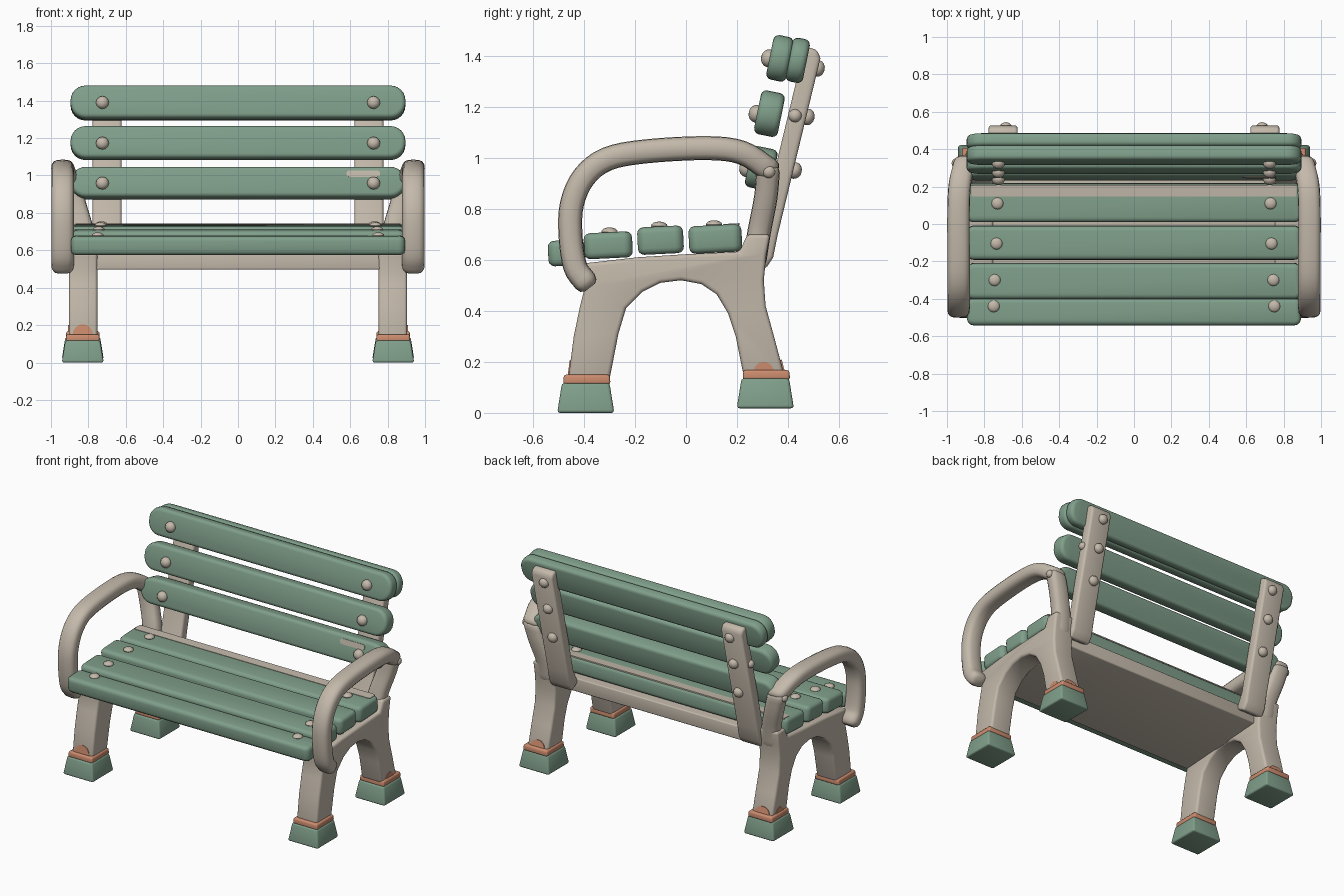
import bpy, bmesh, math
from mathutils import Matrix, Vector

if "Cube" in bpy.data.objects:
    bpy.data.objects.remove(bpy.data.objects["Cube"])


def material(name, rgb):
    m = bpy.data.materials.new(name)
    m.diffuse_color = (*rgb, 1)
    m.use_nodes = True
    m.node_tree.nodes["Principled BSDF"].inputs["Base Color"].default_value = m.diffuse_color
    return m


GREEN = material("sage green", (0.215, 0.345, 0.255))
BEIGE = material("warm beige", (0.55, 0.485, 0.405))
COPPER = material("copper", (0.60, 0.26, 0.155))


def finish(name, bm, mat, angle=38):
    bmesh.ops.recalc_face_normals(bm, faces=bm.faces)
    me = bpy.data.meshes.new(name)
    bm.to_mesh(me)
    bm.free()
    me.materials.append(mat)
    ob = bpy.data.objects.new(name, me)
    bpy.context.collection.objects.link(ob)
    bpy.ops.object.select_all(action='DESELECT')
    ob.select_set(True)
    bpy.context.view_layer.objects.active = ob
    bpy.ops.object.shade_smooth_by_angle(angle=math.radians(angle))
    return ob


def extrude(name, pts, depth, bevel, matrix, mat):
    """Outline in local XZ, extruded along local Y about its centre, edges rounded."""
    bm = bmesh.new()
    f = bm.faces.new([bm.verts.new((x, -depth / 2, z)) for x, z in pts])
    out = bmesh.ops.extrude_face_region(bm, geom=[f])
    moved = [v for v in out['geom'] if isinstance(v, bmesh.types.BMVert)]
    bmesh.ops.translate(bm, verts=moved, vec=(0, depth, 0))
    bmesh.ops.recalc_face_normals(bm, faces=bm.faces)
    if bevel:
        sharp = [e for e in bm.edges if e.calc_face_angle(0) > 0.6]
        bmesh.ops.bevel(bm, geom=sharp, offset=bevel, segments=3, profile=0.5,
                        affect='EDGES', clamp_overlap=True)
    bm.transform(matrix)
    return finish(name, bm, mat)


def place(x, y, z, rx=0.0):
    return Matrix.Translation((x, y, z)) @ Matrix.Rotation(rx, 4, 'X')


def side_profile(name, pts, x, width, bevel, mat):
    """Outline given as (y, z), extruded across x."""
    m = Matrix.Translation((x, 0, 0)) @ Matrix.Rotation(math.pi / 2, 4, 'Z')
    return extrude(name, pts, width, bevel, m, mat)


def rounded_rect(w, h, r, n=6):
    pts = []
    for k, (sx, sz) in enumerate(((1, 1), (-1, 1), (-1, -1), (1, -1))):
        for i in range(n + 1):
            a = math.pi / 2 * (k + i / n)
            pts.append((sx * (w / 2 - r) + r * math.cos(a), sz * (h / 2 - r) + r * math.sin(a)))
    return pts


def spline(pts, n=4):
    """Smooth path through the points."""
    p = [Vector(q) for q in pts]
    p = [2 * p[0] - p[1]] + p + [2 * p[-1] - p[-2]]
    out = []
    for a, b, c, d in zip(p, p[1:], p[2:], p[3:]):
        for i in range(n):
            t = i / n
            out.append(0.5 * (2 * b + (c - a) * t + (2 * a - 5 * b + 4 * c - d) * t * t
                              + (3 * b - a - 3 * c + d) * t ** 3))
    return out + [p[-2]]


def tube(name, pts, half_x, half_t, mat, sides=16):
    """Rounded-box section swept along a path, with softened ends."""
    path = spline(pts)
    bm = bmesh.new()
    rings = []
    for i, c in enumerate(path):
        t = (path[min(i + 1, len(path) - 1)] - path[max(i - 1, 0)]).normalized()
        up = t.cross(Vector((1, 0, 0))).normalized()
        sizes, offs = [1], [0]
        if i == 0:
            sizes, offs = [0.55, 0.85, 1], [-0.03, -0.02, 0]
        elif i == len(path) - 1:
            sizes, offs = [1, 0.85, 0.55], [0, 0.02, 0.03]
        for s, o in zip(sizes, offs):
            ring = []
            for k in range(sides):
                a = 2 * math.pi * k / sides
                u, v = (math.copysign(abs(w) ** 0.7, w) for w in (math.cos(a), math.sin(a)))
                ring.append(bm.verts.new(c + t * o + Vector((1, 0, 0)) * u * half_x * s
                                         + up * v * half_t * s))
            rings.append(ring)
    for r, q in zip(rings, rings[1:]):
        for k in range(sides):
            j = (k + 1) % sides
            bm.faces.new((r[k], r[j], q[j], q[k]))
    bm.faces.new(rings[0])
    bm.faces.new(rings[-1])
    return finish(name, bm, mat, 50)


def block(name, centre, bottom, top, height, bevel, mat):
    """Tapered block; bottom and top are half sizes."""
    bm = bmesh.new()
    bmesh.ops.create_cube(bm, size=2)
    for v in bm.verts:
        h = top if v.co.z > 0 else bottom
        v.co = (v.co.x * h[0], v.co.y * h[1], v.co.z * height / 2)
    bmesh.ops.bevel(bm, geom=bm.edges[:], offset=bevel, segments=3, profile=0.5, affect='EDGES')
    bm.transform(Matrix.Translation(centre))
    return finish(name, bm, mat)


def bolt(name, pos, normal, r=0.035, rise=0.03):
    bm = bmesh.new()
    bmesh.ops.create_uvsphere(bm, u_segments=12, v_segments=8, radius=1)
    rot = Vector((0, 0, 1)).rotation_difference(Vector(normal)).to_matrix().to_4x4()
    bm.transform(Matrix.Translation(pos) @ rot @ Matrix.Diagonal((r, r, rise, 1)))
    return finish(name, bm, BEIGE)


def half_disc(r, h):
    return [(r * math.cos(math.pi * i / 8), h * math.sin(math.pi * i / 8)) for i in range(9)]


# Seat slats: y, z, depth, thickness, bolt y, bolt x
for i, (y, z, d, t, by, bx) in enumerate((
        (-0.468, 0.627, 0.145, 0.10, -0.44, 0.75), (-0.305, 0.657, 0.19, 0.102, -0.30, 0.745),
        (-0.10, 0.677, 0.18, 0.108, -0.105, 0.735), (0.115, 0.682, 0.208, 0.108, 0.11, 0.73))):
    extrude(f"seat_slat_{i + 1}", rounded_rect(1.785, d, 0.035), t, 0.024,
            place(0, y, z, math.pi / 2 + 0.05), GREEN)
    for s in (-1, 1):
        bolt("seat_bolt", (s * bx, by, z + t / 2 + 0.002), (0, 0, 1), 0.032, 0.017)
# Bare strip along the rear of the seat
extrude("seat_rear_strip", rounded_rect(1.74, 0.062, 0.01, 2), 0.008, 0,
        place(0, 0.178, 0.738, math.pi / 2 + 0.05), BEIGE)

# Backrest slats: y, z, height, thickness
TILT = -0.2
for name, y, z, h, t in (("back_slat_low", 0.295, 0.959, 0.165, 0.105),
                         ("back_slat_mid", 0.327, 1.173, 0.175, 0.095),
                         ("back_slat_top", 0.368, 1.39, 0.178, 0.08),
                         ("back_slat_top_rear", 0.438, 1.382, 0.175, 0.07)):
    extrude(name, rounded_rect(1.79, h, 0.08), t, 0.022, place(0, y, z, TILT), GREEN)
    if "rear" not in name:
        for s in (-1, 1):
            bolt("back_bolt", (s * 0.725, y - t / 2 - 0.004, z), (0, -1, 0.2))
# Worn patch on the low slat
extrude("worn_patch", rounded_rect(0.18, 0.035, 0.015, 3), 0.008, 0,
        place(0.67, 0.252, 1.009, TILT), BEIGE)

# Board under the seat
side_profile("seat_board", [(-0.39, 0.497), (-0.39, 0.585), (0.26, 0.63), (0.26, 0.54)],
             0, 1.54, 0.008, BEIGE)

FRAME = [(-0.462, 0.13), (-0.44, 0.30), (-0.415, 0.42), (-0.395, 0.50), (-0.41, 0.585),
         (-0.19, 0.61), (0.0, 0.622), (0.21, 0.632), (0.24, 0.70), (0.33, 0.70),
         (0.315, 0.62), (0.305, 0.52), (0.312, 0.42), (0.345, 0.30), (0.385, 0.15),
         (0.225, 0.15), (0.195, 0.30), (0.165, 0.39), (0.12, 0.465), (0.06, 0.505),
         (-0.02, 0.52), (-0.10, 0.51), (-0.17, 0.475), (-0.235, 0.41), (-0.265, 0.31),
         (-0.30, 0.13)]
UPRIGHT = [(0.24, 0.60), (0.29, 0.70), (0.35, 0.96), (0.455, 1.395), (0.475, 1.435),
           (0.515, 1.422), (0.527, 1.39), (0.36, 0.70), (0.342, 0.61), (0.31, 0.562)]

for s in (-1, 1):
    # Leg frame, upright, arm and arm post
    side_profile("leg_frame", FRAME, s * 0.828, 0.152, 0.016, BEIGE)
    side_profile("back_upright", UPRIGHT, s * 0.70, 0.155, 0.015, BEIGE)
    x = s * 0.938
    tube("armrest", [(x, -0.395, 0.515), (x, -0.435, 0.575), (x, -0.453, 0.70), (x, -0.447, 0.82),
                     (x, -0.40, 0.925), (x, -0.31, 0.995), (x, -0.16, 1.025), (x, 0.08, 1.038),
                     (s * 0.93, 0.22, 1.02), (s * 0.905, 0.325, 0.955)], 0.06, 0.047, BEIGE)
    tube("arm_post", [(s * 0.825, 0.27, 0.60), (s * 0.833, 0.287, 0.71),
                      (s * 0.87, 0.312, 0.84), (s * 0.90, 0.322, 0.945)], 0.062, 0.046, BEIGE)
    bolt("arm_bolt", (s * 0.955, 0.325, 0.945), (s, 0, 0), 0.025, 0.02)

    # Bolts on the rear and outer side of the upright
    for y, z in ((0.517, 1.35), (0.477, 1.16), (0.427, 0.95)):
        bolt("upright_bolt", (s * 0.685, y, z), (0, 1, -0.23), 0.033, 0.027)
    bolt("upright_side_bolt", (s * 0.777, 0.428, 1.165), (s, 0, 0), 0.026, 0.022)

    # Feet and ankle bands
    for y, z in ((-0.393, 0.0), (0.311, 0.018)):
        block("foot", (s * 0.83, y, z + 0.059), (0.112, 0.112), (0.093, 0.093), 0.118, 0.012, GREEN)
        block("ankle_band", (s * 0.83, y + 0.004, z + 0.131), (0.09, 0.093), (0.088, 0.09),
              0.038, 0.01, COPPER)

    # Copper wear above the rear bands
    spot = half_disc(0.04, 0.04)
    side_profile("copper_wear_side", [(0.305 + a, 0.16 + b) for a, b in spot],
                 s * 0.904, 0.008, 0, COPPER)
    extrude("copper_wear_back", half_disc(0.055, 0.05), 0.008, 0,
            place(s * 0.83, 0.384, 0.16, 0.26), COPPER)

# Copper wear on one front leg
extrude("copper_wear_front", half_disc(0.055, 0.06), 0.008, 0,
        place(-0.83, -0.46, 0.145, -0.13), COPPER)
